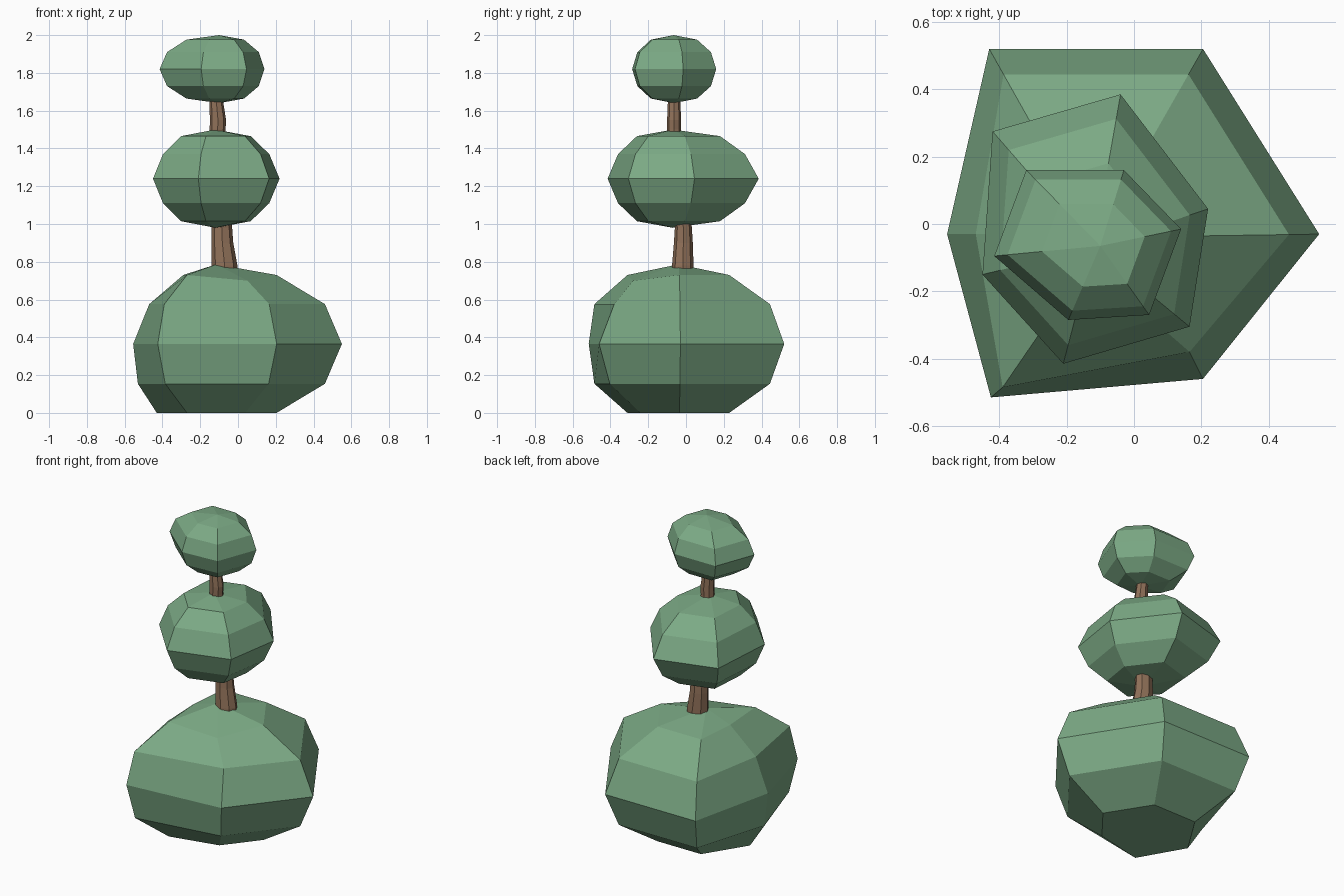
import bpy, math

if "Cube" in bpy.data.objects:
    bpy.data.objects.remove(bpy.data.objects["Cube"])


def material(name, color):
    m = bpy.data.materials.new(name)
    m.diffuse_color = (*color, 1)
    m.use_nodes = True
    m.node_tree.nodes["Principled BSDF"].inputs["Base Color"].default_value = m.diffuse_color
    return m


GREEN = material("leaf_green", (0.20, 0.40, 0.235))
BROWN = material("bark_brown", (0.28, 0.165, 0.10))


def skin(name, rings, bottom, top, mat):
    """Join equal rings of points with quads and close both ends with fans."""
    n = len(rings[0])
    verts = [p for r in rings for p in r] + [bottom, top]
    b, t, last = len(verts) - 2, len(verts) - 1, (len(rings) - 1) * n
    faces = []
    for i in range(n):
        j = (i + 1) % n
        for k in range(0, last, n):
            faces.append((k + i, k + j, k + n + j, k + n + i))
        faces.append((b, j, i))
        faces.append((t, last + i, last + j))
    me = bpy.data.meshes.new(name)
    me.from_pydata(verts, [], faces)
    me.materials.append(mat)
    ob = bpy.data.objects.new(name, me)
    bpy.context.collection.objects.link(ob)
    return ob


def leaf_ball(name, equator, center, half, s1, s2, nudges={}, flat_base=False):
    """Six-sided ball: an uneven equator shrunk towards the poles."""
    cx, cy, cz = center
    levels = [(-0.866, s1), (-0.5, s2), (0, 1), (0.5, s2), (0.866, s1)]
    rings = []
    for k, (h, s) in enumerate(levels):
        ring = [(cx + s * (x - cx), cy + s * (y - cy), cz + h * half) for x, y in equator]
        for (level, i), p in nudges.items():
            if level == k:
                ring[i] = (p[0], p[1], p[2] if len(p) > 2 else ring[i][2])
        rings.append(ring)
    base_z = rings[0][0][2] if flat_base else cz - half
    return skin(name, rings, (cx, cy, base_z), (cx, cy, cz + half), GREEN)


# Foliage balls, equators counter-clockwise from the left corner
leaf_ball("lower_foliage",
          [(-0.555, -0.03), (-0.425, -0.515), (0.205, -0.46),
           (0.55, -0.03), (0.205, 0.52), (-0.43, 0.52)],
          (-0.115, -0.04, 0.365), 0.4215, 0.48, 0.865,
          {(0, 0): (-0.43, -0.03), (1, 0): (-0.53, -0.03),
           (3, 0): (-0.47, -0.03), (4, 0): (-0.29, -0.03),
           (0, 1): (-0.27, -0.31), (1, 1): (-0.385, -0.485),
           (3, 1): (-0.39, -0.485), (4, 1): (-0.27, -0.31),
           (3, 2): (0.165, -0.38), (4, 2): (0.05, -0.28, 0.70)},
          flat_base=True)
leaf_ball("middle_foliage",
          [(-0.45, -0.15), (-0.21, -0.415), (0.165, -0.305),
           (0.22, 0.045), (-0.04, 0.385), (-0.42, 0.275)],
          (-0.12, -0.07, 1.24), 0.26, 0.55, 0.84)
leaf_ball("upper_foliage",
          [(-0.415, -0.095), (-0.195, -0.285), (0.045, -0.27),
           (0.14, -0.015), (-0.03, 0.16), (-0.32, 0.16)],
          (-0.1, -0.065, 1.82), 0.18, 0.55, 0.875)

# Crooked tapering trunk: z, centre x, centre y, radius x, radius y
path = [(0.55, -0.065, -0.017, 0.072, 0.06), (0.78, -0.071, -0.017, 0.068, 0.057),
        (0.90, -0.083, -0.014, 0.058, 0.050), (0.98, -0.086, -0.014, 0.055, 0.045),
        (1.24, -0.095, -0.035, 0.048, 0.041), (1.50, -0.108, -0.063, 0.042, 0.037),
        (1.55, -0.106, -0.063, 0.043, 0.037), (1.65, -0.115, -0.063, 0.036, 0.033),
        (1.75, -0.115, -0.063, 0.030, 0.028)]
SIDES = 8
trunk_rings = [[(cx + rx * math.cos(i * math.tau / SIDES),
                 cy + ry * math.sin(i * math.tau / SIDES), z) for i in range(SIDES)]
               for z, cx, cy, rx, ry in path]
skin("trunk", trunk_rings, (-0.065, -0.017, 0.55), (-0.115, -0.063, 1.75), BROWN)
